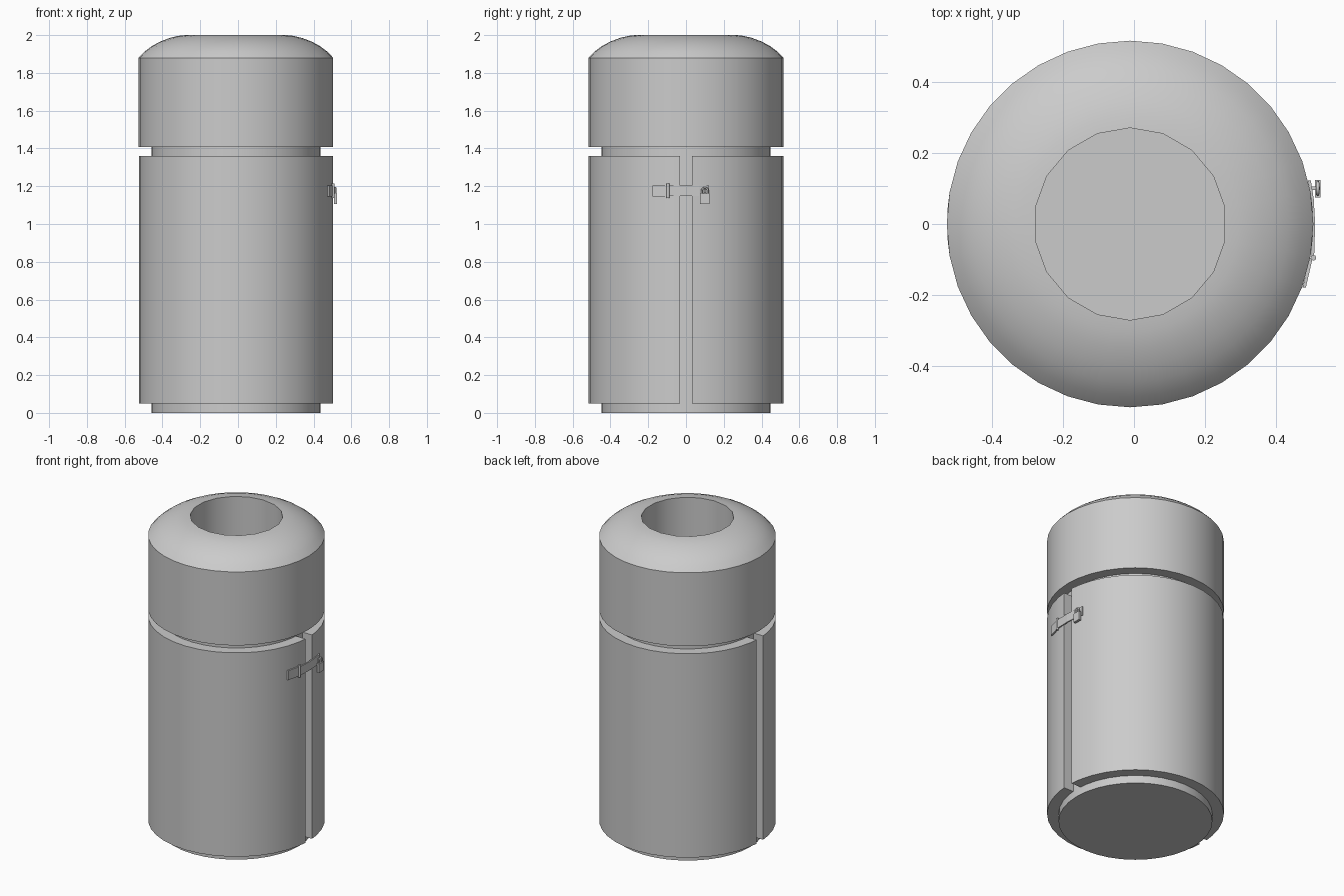
import bpy, bmesh, math
from mathutils import Vector

if "Cube" in bpy.data.objects:
    bpy.data.objects.remove(bpy.data.objects["Cube"])

CX = -0.011          # axis of the bin
R, RC = 0.515, 0.448  # outer and core radius


def finish(name, bm, smooth=True, angle=35):
    bmesh.ops.recalc_face_normals(bm, faces=bm.faces)
    me = bpy.data.meshes.new(name)
    bm.to_mesh(me)
    bm.free()
    ob = bpy.data.objects.new(name, me)
    bpy.context.collection.objects.link(ob)
    if smooth:
        bpy.ops.object.select_all(action='DESELECT')
        ob.select_set(True)
        bpy.context.view_layer.objects.active = ob
        bpy.ops.object.shade_smooth_by_angle(angle=math.radians(angle))
    return ob


def skin(bm, rings, closed=True):
    for a, b in zip(rings, rings[1:]):
        n = len(a)
        for i in range(n if closed else n - 1):
            j = (i + 1) % n
            bm.faces.new((a[i], a[j], b[j], b[i]))


def lathe(name, profile, n=36):
    # profile entries: radius, height, halve the number of sides
    bm = bmesh.new()
    rings = []
    for r, z, half in profile:
        ring = []
        for k in range(n):
            a = math.pi / 2 + 2 * math.pi * k / n
            rr = r * math.cos(2 * math.pi / n) if half and k % 2 else r
            ring.append(bm.verts.new((CX + rr * math.cos(a), rr * math.sin(a), z)))
        rings.append(ring)
    skin(bm, rings)
    bm.faces.new(rings[0])
    bm.faces.new(rings[-1])
    return finish(name, bm)


def door(name, side):
    # half shell whose ends are cut parallel, leaving a slot at each side
    gap, z0, z1 = 0.033, 0.05, 1.36
    bm = bmesh.new()
    rows = []
    for r, z in ((RC - 0.01, z0), (R, z0), (R, z1), (RC - 0.01, z1)):
        e = math.asin(gap / r)
        angs = [e] + [math.radians(10 * k) for k in range(1, 18)] + [math.pi - e]
        rows.append([bm.verts.new((CX + r * math.cos(a), side * r * math.sin(a), z))
                     for a in angs])
    skin(bm, rows + [rows[0]], closed=False)
    for i in (0, -1):
        bm.faces.new([row[i] for row in rows])
    return finish(name, bm)


def strap(name, path, z0, z1, t):
    # thin plate following a path seen from above
    bm = bmesh.new()
    rows = [[bm.verts.new((x + dx, y, z)) for dx, z in
             ((0, z0), (t, z0), (t, z1), (0, z1))] for x, y in path]
    skin(bm, rows)
    bm.faces.new(rows[0])
    bm.faces.new(rows[-1])
    return finish(name, bm, False)


def tube(name, path, r, n=8):
    # round bar along a path lying in a plane of constant x
    bm = bmesh.new()
    rings = []
    for i, p in enumerate(path):
        t = (Vector(path[min(i + 1, len(path) - 1)]) - Vector(path[max(i - 1, 0)])).normalized()
        u = Vector((1, 0, 0))
        v = t.cross(u)
        rings.append([bm.verts.new(Vector(p) + r * (math.cos(2 * math.pi * k / n) * u
                      + math.sin(2 * math.pi * k / n) * v)) for k in range(n)])
    skin(bm, rings)
    bm.faces.new(rings[0])
    bm.faces.new(rings[-1])
    return finish(name, bm, True, 50)


# inner core, visible at the base, neck and slots
lathe("core", [(RC, 0, False), (RC, 1.412, False)])

# domed lid with round opening
lathe("lid", [(R, 1.408, False), (R, 1.88, False), (0.485, 1.912, False),
              (0.445, 1.942, False), (0.40, 1.966, False), (0.35, 1.985, False),
              (0.305, 1.996, False), (0.27, 2.0, True), (0.27, 1.42, True)])

# two half-round doors
door("front_door", -1)
door("back_door", 1)

# hasp: fixed leaf, hinge pin, swinging leaf
strap("hasp_fixed_leaf", [(0.474, -0.178), (0.493, -0.095)], 1.145, 1.205, 0.009)
tube("hinge_pin", [(0.504, -0.095, 1.138), (0.504, -0.095, 1.215)], 0.008)
strap("hasp_swing_leaf", [(0.498, -0.095), (0.501, 0.0), (0.497, 0.07), (0.489, 0.122)],
      1.147, 1.203, 0.008)

# padlock body and shackle
strap("padlock_body", [(0.508, 0.075), (0.508, 0.124)], 1.105, 1.162, 0.016)
arc = [(0.516, 0.1 + 0.016 * math.cos(a), 1.176 + 0.016 * math.sin(a))
       for a in [math.pi * k / 8 for k in range(9)]]
tube("padlock_shackle", [(0.516, 0.116, 1.155)] + arc + [(0.516, 0.084, 1.155)], 0.005)
# staple holding the padlock
strap("staple", [(0.492, 0.095), (0.492, 0.105)], 1.165, 1.185, 0.03)
